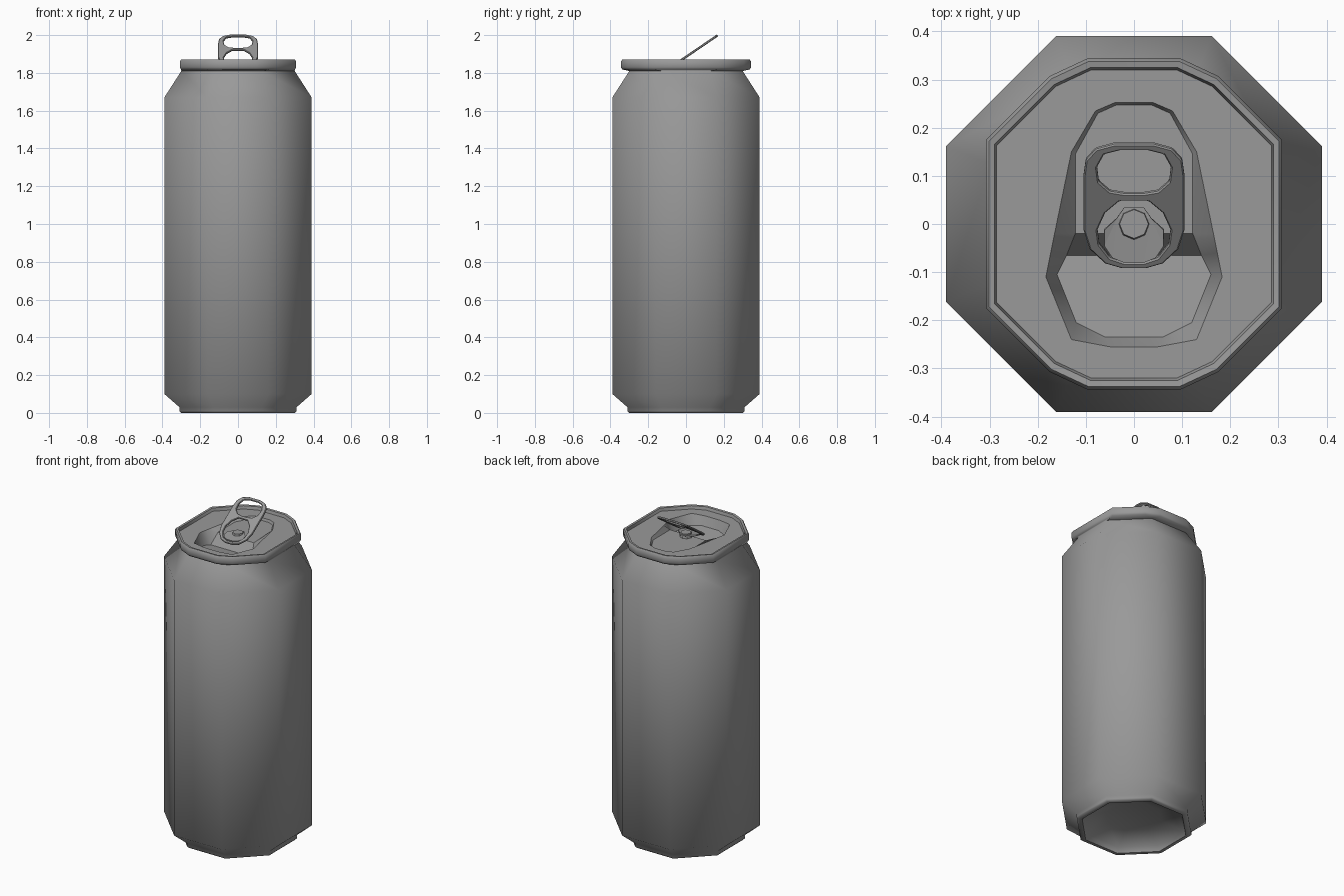
import bpy, bmesh, math

if "Cube" in bpy.data.objects:
    bpy.data.objects.remove(bpy.data.objects["Cube"])

metal = bpy.data.materials.new("dark_metal")
metal.diffuse_color = (.32, .32, .32, 1)
metal.use_nodes = True
metal.node_tree.nodes["Principled BSDF"].inputs["Base Color"].default_value = metal.diffuse_color

def mirror(half):
    """Closed symmetric outline from its right half (listed back to front)."""
    return half + [(-x, y) for x, y in reversed(half)]

def add_loop(bm, pts, z):
    zf = z if callable(z) else (lambda x, y: z)
    return [bm.verts.new((x, y, zf(x, y))) for x, y in pts]

def bridge(bm, a, b):
    n = len(a)
    for i in range(n):
        j = (i + 1) % n
        bm.faces.new((a[i], a[j], b[j], b[i]))

def loop_edges(bm, vs):
    out = []
    for i, v in enumerate(vs):
        pair = (v, vs[(i + 1) % len(vs)])
        out.append(bm.edges.get(pair) or bm.edges.new(pair))
    return out

def fill(bm, *loops):
    edges = [e for vs in loops for e in loop_edges(bm, vs)]
    bmesh.ops.triangle_fill(bm, edges=edges, use_beauty=True, use_dissolve=False)

def finish(bm, name, angle=None):
    bmesh.ops.recalc_face_normals(bm, faces=bm.faces[:])
    mesh = bpy.data.meshes.new(name)
    bm.to_mesh(mesh)
    bm.free()
    mesh.materials.append(metal)
    ob = bpy.data.objects.new(name, mesh)
    bpy.context.collection.objects.link(ob)
    if angle:
        bpy.ops.object.select_all(action='DESELECT')
        ob.select_set(True)
        bpy.context.view_layer.objects.active = ob
        bpy.ops.object.shade_smooth_by_angle(angle=math.radians(angle))
    return ob

def thicken(ob, thickness):
    mod = ob.modifiers.new("thickness", 'SOLIDIFY')
    mod.thickness = thickness
    mod.offset = 0

def octagon(a):
    c = a * math.tan(math.pi / 8)
    return mirror([(c, a), (a, c), (a, -c), (c, -a)])

def rim(k):
    half = [(.09, .325), (.165, .29), (.29, .165)]
    half += [(x, -y) for x, y in reversed(half)]
    return mirror([(x * k, y * k) for x, y in half])

# Octagonal can wall with domed underside
bm = bmesh.new()
wall = [add_loop(bm, octagon(a), z) for a, z in
        [(.15, .07), (.265, .03), (.28, 0), (.30, 0), (.31, .01), (.31, .03),
         (.39, .10), (.39, 1.67), (.30, 1.81)]]
for a, b in zip(wall, wall[1:]):
    bridge(bm, a, b)
bm.faces.new(wall[0])

# Rolled twelve-sided rim, joined to the eight-sided neck
rolled = [add_loop(bm, rim(k), z) for k, z in
          [(1.04, 1.818), (1.06, 1.83), (1.06, 1.86), (1.04, 1.87),
           (1.0, 1.868), (.985, 1.85)]]
for a, b in zip(rolled, rolled[1:]):
    bridge(bm, a, b)
match = [1, 2, 3, 4, 7, 8, 9, 10]
neck = wall[-1]
for i in range(8):
    j = (i + 1) % 8
    span = (match[j] - match[i]) % 12
    arc = [rolled[0][(match[i] + k) % 12] for k in range(span, -1, -1)]
    bm.faces.new([neck[i], neck[j]] + arc)

# Lid with teardrop recess and the deeper pushed-in mouth
outer = mirror([(.04, .252), (.08, .235), (.13, .15), (.165, -.02),
                (.173, -.06), (.183, -.11), (.13, -.24), (.05, -.255)])
inner = mirror([(.037, .247), (.075, .23), (.122, .145), (.122, -.02),
                (.14, -.065), (.16, -.105), (.12, -.205), (.06, -.235)])
top = add_loop(bm, outer, 1.85)
low = add_loop(bm, inner, lambda x, y: 1.835 if y > -.03 else 1.77 - .15 * (y + .065))
fill(bm, rolled[-1], top)
bridge(bm, top, low)
bm.faces.new(low[:4] + low[-4:])
bm.faces.new((low[3], low[4], low[-5], low[-4]))
bm.faces.new(low[4:-4])
creases = loop_edges(bm, low) + loop_edges(bm, top)
creases += [bm.edges.get((low[3], low[-4])), bm.edges.get((low[4], low[-5]))]
for e in creases:
    e.smooth = False
finish(bm, "can_body", 50)

# Raised pull tab with finger hole and tongue hole
bm = bmesh.new()
tab_edge = mirror([(.04, .168), (.08, .157), (.1, .135), (.105, .1), (.105, -.01),
                   (.092, -.05), (.06, -.08), (.025, -.09)])
finger = mirror([(.03, .155), (.062, .147), (.077, .12), (.073, .09),
                 (.05, .07), (.02, .065)])
slot = mirror([(.03, .05), (.06, .025), (.076, -.01), (.072, -.04),
               (.05, -.068), (.02, -.078)])
fill(bm, *[add_loop(bm, p, lambda x, y: 1.885 + .68 * y)
           for p in (tab_edge, finger, slot)])
tab = finish(bm, "pull_tab")
thicken(tab, .012)
mod = tab.modifiers.new("rolled_edge", 'BEVEL')
mod.width = .003
mod.segments = 1

# Tongue folded down from the tab to the rivet
bm = bmesh.new()
tongue_shape = mirror([(.02, .035), (.036, .012), (.062, -.012), (.062, -.045),
                       (.045, -.07), (.02, -.08)])
fill(bm, add_loop(bm, tongue_shape, lambda x, y: 1.852 + .2 * min(y + .01, 0)))
thicken(finish(bm, "tab_tongue"), .008)

# Rivet
bm = bmesh.new()
octo = [(math.cos(k * math.pi / 4), math.sin(k * math.pi / 4)) for k in range(8)]
foot = add_loop(bm, [(.036 * x, .036 * y) for x, y in octo], 1.833)
head = add_loop(bm, [(.03 * x, .03 * y) for x, y in octo], 1.862)
bridge(bm, foot, head)
bm.faces.new(foot)
bm.faces.new(head)
finish(bm, "rivet")
